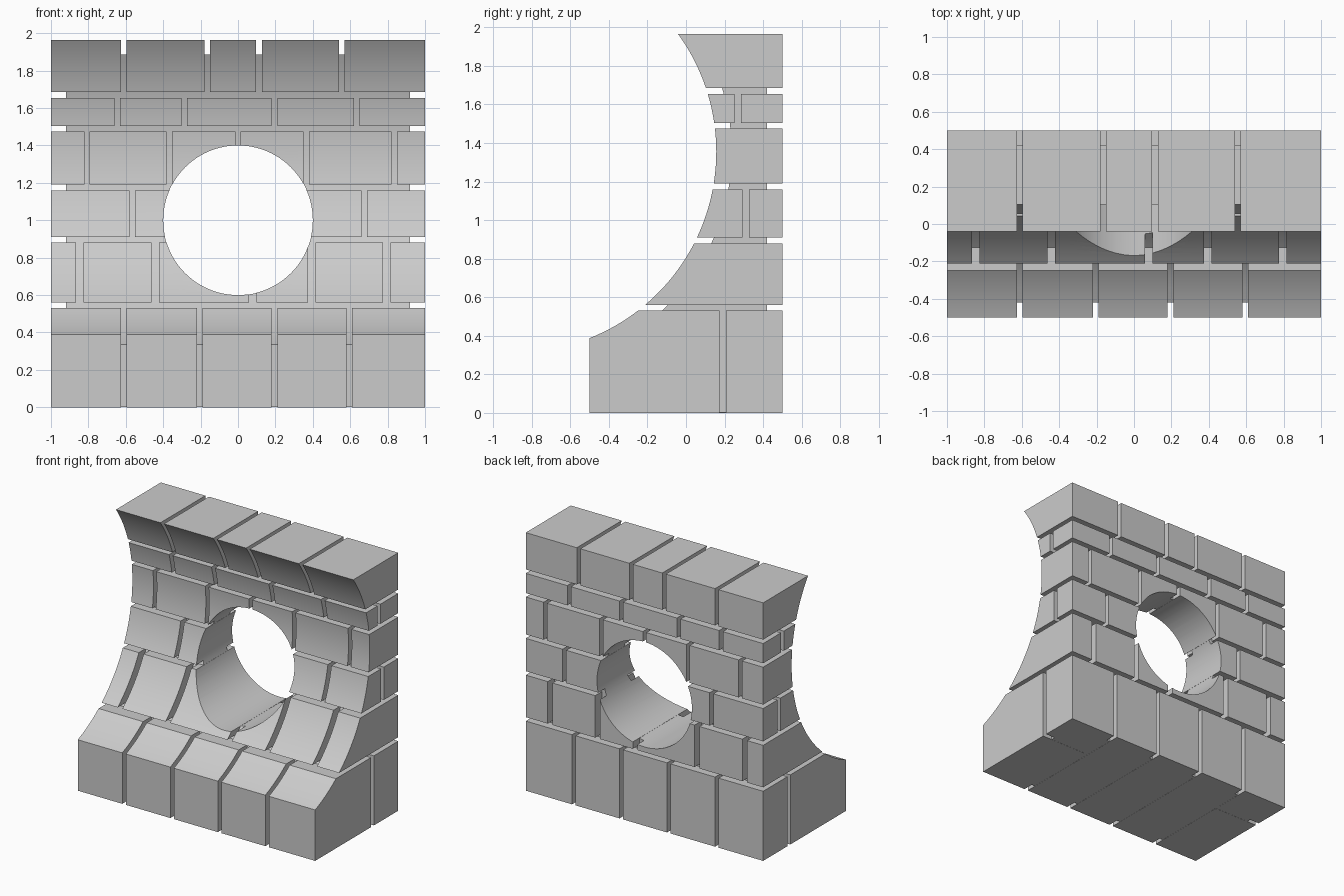
import bpy, bmesh, math

if "Cube" in bpy.data.objects:
    bpy.data.objects.remove(bpy.data.objects["Cube"])

# Single stone colour
stone = bpy.data.materials.new("grey_stone")
stone.use_nodes = True
stone.diffuse_color = (0.6, 0.6, 0.6, 1)
stone.node_tree.nodes["Principled BSDF"].inputs["Base Color"].default_value = (0.6, 0.6, 0.6, 1)

ARC_Y, ARC_Z, ARC_R = -0.883, 1.355, 1.04   # hollow sweep of the front
INSET = 0.08                                # depth of the joints
BACK = 0.5


def profile(z0, z1, inset=0.0, back=BACK, steps=12):
    """Side outline (y, z): hollow front, flat back."""
    radius, front = ARC_R + inset, -0.5 + inset
    kink = ARC_Z - math.sqrt(radius ** 2 - (front - ARC_Y) ** 2)
    points, start = [], z0
    if z0 < kink:
        points.append((front, z0))
        start = kink
    for i in range(steps + 1):
        z = start + (z1 - start) * i / steps
        points.append((ARC_Y + math.sqrt(radius ** 2 - (z - ARC_Z) ** 2), z))
    return points + [(back, z1), (back, z0)]


def add_prism(bm, outline, x0, x1):
    """Extrude a side outline from x0 to x1."""
    left = [bm.verts.new((x0, y, z)) for y, z in outline]
    right = [bm.verts.new((x1, y, z)) for y, z in outline]
    bm.faces.new(left)
    bm.faces.new(right[::-1])
    for i in range(len(outline)):
        j = (i + 1) % len(outline)
        bm.faces.new((left[j], left[i], right[i], right[j]))


def make_object(name, bm):
    bmesh.ops.recalc_face_normals(bm, faces=bm.faces[:])
    mesh = bpy.data.meshes.new(name)
    bm.to_mesh(mesh)
    bm.free()
    mesh.materials.append(stone)
    obj = bpy.data.objects.new(name, mesh)
    bpy.context.collection.objects.link(obj)
    return obj


def select(obj):
    bpy.ops.object.select_all(action='DESELECT')
    obj.select_set(True)
    bpy.context.view_layer.objects.active = obj


def bore(obj, radius):
    """Cut the round opening through a part."""
    bpy.ops.mesh.primitive_cylinder_add(vertices=96, radius=radius, depth=3,
                                        location=(0, 0, 1), rotation=(math.pi / 2, 0, 0))
    cutter = bpy.context.object
    cutter.hide_render = True
    cutter.data.materials.append(stone)
    select(obj)
    mod = obj.modifiers.new("opening", 'BOOLEAN')
    mod.operation, mod.solver, mod.object = 'DIFFERENCE', 'EXACT', cutter
    bpy.ops.object.modifier_apply(modifier=mod.name)
    bpy.data.objects.remove(cutter)


def finish(obj):
    select(obj)
    bpy.ops.object.shade_smooth_by_angle(angle=math.radians(25))


# Courses: bottom, top, joint width, joint centres, side joint
courses = [
    (0.0, 0.53, 0.03, (-0.61, -0.205, 0.195, 0.595), 0.19),
    (0.56, 0.88, 0.04, (-0.845, -0.443, 0.078, 0.395, 0.795), None),
    (0.91, 1.16, 0.03, (-0.565, 0.675), 0.31),
    (1.19, 1.475, 0.028, (-0.808, -0.367, 0.0, 0.365, 0.835), None),
    (1.505, 1.655, 0.03, (-0.645, -0.288, 0.195, 0.635), 0.268),
    (1.685, 1.965, 0.03, (-0.61, -0.165, 0.112, 0.555), None),
]

for number, (z0, z1, gap, joints, side) in enumerate(courses, 1):
    bm = bmesh.new()
    starts = [-1] + [j + gap / 2 for j in joints]
    ends = [j - gap / 2 for j in joints] + [1]
    for x0, x1 in zip(starts, ends):
        if side and (x0 == -1 or x1 == 1):
            # End stones are split in two along the side of the wall
            add_prism(bm, profile(z0, z1, back=side - 0.017), x0, x1)
            y = side + 0.017
            add_prism(bm, [(y, z0), (y, z1), (BACK, z1), (BACK, z0)], x0, x1)
        else:
            add_prism(bm, profile(z0, z1), x0, x1)
    course = make_object(f"stone_course_{number}", bm)
    if z0 < 1.4 and z1 > 0.6:
        bore(course, 0.4)
    finish(course)

# Recessed mortar core seen in the joints
bm = bmesh.new()
add_prism(bm, profile(0.001, 1.965 - INSET, INSET, BACK - INSET, 40), -1 + INSET, 1 - INSET)
core = make_object("mortar_core", bm)
bore(core, 0.401)
finish(core)
